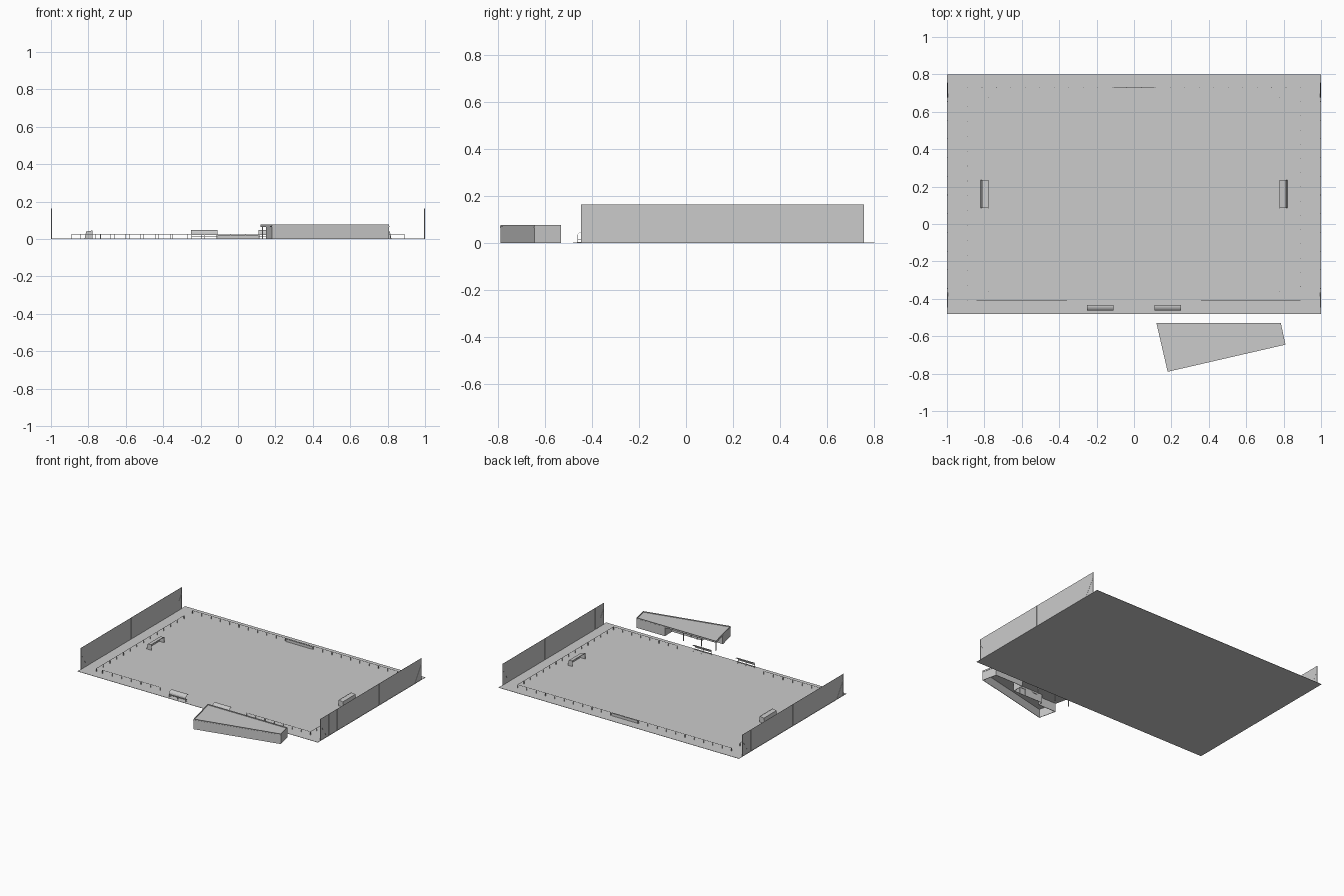
import bpy, bmesh, math
from mathutils import Vector

if "Cube" in bpy.data.objects:
    bpy.data.objects.remove(bpy.data.objects["Cube"])


def mesh_object(name, bm, thickness=0):
    bmesh.ops.recalc_face_normals(bm, faces=bm.faces)
    me = bpy.data.meshes.new(name)
    bm.to_mesh(me)
    bm.free()
    ob = bpy.data.objects.new(name, me)
    bpy.context.collection.objects.link(ob)
    if thickness:
        mod = ob.modifiers.new("thickness", 'SOLIDIFY')
        mod.thickness = thickness
        mod.offset = 0
    return ob


def add_box(bm, lo, hi):
    vs = bmesh.ops.create_cube(bm, size=1)["verts"]
    for v in vs:
        for i in range(3):
            v.co[i] = lo[i] if v.co[i] < 0 else hi[i]


def add_bar(bm, a, b, w=0.003):
    # square bar between two points
    a, b = Vector(a), Vector(b)
    d = b - a
    rot = d.to_track_quat('Z', 'Y')
    vs = bmesh.ops.create_cube(bm, size=1)["verts"]
    for v in vs:
        v.co = (a + b) / 2 + rot @ Vector((v.co.x * w, v.co.y * w, v.co.z * d.length))


def add_poly(bm, pts):
    return bm.faces.new([bm.verts.new(p) for p in pts])


def prism(name, outline, z0, z1):
    bm = bmesh.new()
    f = add_poly(bm, [(x, y, z0) for x, y in outline])
    ext = bmesh.ops.extrude_face_region(bm, geom=[f])["geom"]
    for v in ext:
        if isinstance(v, bmesh.types.BMVert):
            v.co.z = z1
    return mesh_object(name, bm)


def wall_run(name, pts, z0, z1, t=0.004):
    bm = bmesh.new()
    lo = [bm.verts.new((x, y, z0)) for x, y in pts]
    hi = [bm.verts.new((x, y, z1)) for x, y in pts]
    for i in range(len(pts) - 1):
        bm.faces.new((lo[i], lo[i + 1], hi[i + 1], hi[i]))
    return mesh_object(name, bm, t)


# Pitch ground
prism("ground", [(-1, -0.48), (1, -0.48), (1, 0.80), (-1, 0.80)], 0, 0.002)

# Tall ball-stop fences with posts and corner braces
for s, side in ((-1, "left"), (1, "right")):
    x = s * 0.997
    bm = bmesh.new()
    add_box(bm, (x - 0.0007, -0.445, 0.002), (x + 0.0007, 0.755, 0.163))
    mesh_object(side + "_fence_net", bm)
    bm = bmesh.new()
    for i in range(13):
        y = -0.445 + i * 0.1
        add_bar(bm, (x, y, 0), (x, y, 0.163))
    for e, d in ((-0.445, 1), (0.755, -1)):
        add_bar(bm, (x, e, 0.12), (x, e + d * 0.077, 0.002))
    mesh_object(side + "_fence_posts", bm)

# Low perimeter railing
runs = [((-0.89, 0.73), (0.89, 0.73)), ((0.89, 0.73), (0.89, -0.41)),
        ((-0.89, 0.63), (-0.89, -0.41)), ((-0.84, -0.41), (-0.36, -0.41)),
        ((0.36, -0.41), (0.89, -0.41))]
posts, rails = bmesh.new(), bmesh.new()
for a, b in runs:
    a, b = Vector((*a, 0)), Vector((*b, 0))
    n = round((b - a).length / 0.078)
    for i in range(n + 1):
        p = a.lerp(b, i / n)
        add_bar(posts, p, p + Vector((0, 0, 0.026)), 0.003)
    up = Vector((0, 0, 0.0255))
    add_bar(rails, a + up, b + up, 0.002)
mesh_object("railing_posts", posts)
mesh_object("railing_rails", rails)

# Low board behind the far touchline
bm = bmesh.new()
add_box(bm, (-0.11, 0.727, 0), (0.11, 0.731, 0.022))
mesh_object("far_board", bm)

# Goals: posts, crossbar and sloping net
for s, side in ((-1, "left"), (1, "right")):
    f, tb, bb = s * 0.78, s * 0.812, s * 0.82
    y0, y1, h = 0.085, 0.235, 0.045
    bm = bmesh.new()
    for y in (y0, y1):
        add_poly(bm, [(f, y, 0.002), (bb, y, 0.002), (tb, y, 0.04), (f, y, h)])
    add_poly(bm, [(f, y0, h), (tb, y0, 0.04), (tb, y1, 0.04), (f, y1, h)])
    add_poly(bm, [(tb, y0, 0.04), (bb, y0, 0.002), (bb, y1, 0.002), (tb, y1, 0.04)])
    mesh_object(side + "_goal_net", bm)
    bm = bmesh.new()
    for y in (y0, y1):
        add_bar(bm, (f, y, 0), (f, y, h), 0.0025)
    add_bar(bm, (f, y0, h), (f, y1, h), 0.0025)
    add_bar(bm, (bb, y0, 0.003), (bb, y1, 0.003), 0.002)
    mesh_object(side + "_goal_frame", bm)

# Team shelters: curved panel on legs with a bench
profile = [(-0.462, 0.022), (-0.461, 0.034), (-0.456, 0.042), (-0.446, 0.047), (-0.432, 0.048)]
for s, side in ((-1, "left"), (1, "right")):
    xs = sorted((s * 0.11, s * 0.25))
    bm = bmesh.new()
    rows = [[bm.verts.new((x, y, z)) for y, z in profile] for x in xs]
    for i in range(len(profile) - 1):
        bm.faces.new((rows[0][i], rows[1][i], rows[1][i + 1], rows[0][i + 1]))
    mesh_object(side + "_shelter_panel", bm, 0.001)
    bm = bmesh.new()
    for x in (xs[0] + 0.002, sum(xs) / 2, xs[1] - 0.002):
        add_bar(bm, (x, -0.461, 0), (x, -0.461, 0.034), 0.002)
        add_bar(bm, (x, -0.461, 0.002), (x, -0.437, 0.002), 0.002)
    add_box(bm, (xs[0], -0.458, 0.014), (xs[1], -0.447, 0.0155))
    mesh_object(side + "_shelter_bench_frame", bm)

# Corner flags
bm = bmesh.new()
for x in (-0.78, 0.78):
    for y in (-0.36, 0.675):
        add_bar(bm, (x, y, 0), (x, y, 0.014), 0.0015)
mesh_object("corner_flags", bm)

# Clubhouse: wedge-shaped hollow walls with a recessed terrace
wall_run("clubhouse_walls", [(0.152, -0.655), (0.183, -0.787), (0.806, -0.643),
                             (0.782, -0.533), (0.55, -0.533), (0.55, -0.62),
                             (0.30, -0.62), (0.30, -0.655), (0.152, -0.655)], 0, 0.067)
outer = [(0.12, -0.53), (0.18, -0.79), (0.81, -0.645), (0.785, -0.53)]
prism("clubhouse_roof", outer, 0.064, 0.070)
wall_run("roof_parapet", [(0.124, -0.533), (0.183, -0.786), (0.806, -0.643),
                          (0.782, -0.533), (0.124, -0.533)], 0.066, 0.076, 0.005)

# Terrace posts and door frames
bm = bmesh.new()
for x, y in ((0.13, -0.54), (0.25, -0.54), (0.40, -0.54)):
    add_bar(bm, (x, y, 0), (x, y, 0.065), 0.005)
for x in (0.34, 0.39, 0.45, 0.50):
    add_bar(bm, (x, -0.617, 0), (x, -0.617, 0.05), 0.004)
for x in (0.365, 0.475):
    add_box(bm, (x - 0.025, -0.619, 0.048), (x + 0.025, -0.615, 0.052))
mesh_object("terrace_posts_and_frames", bm)
